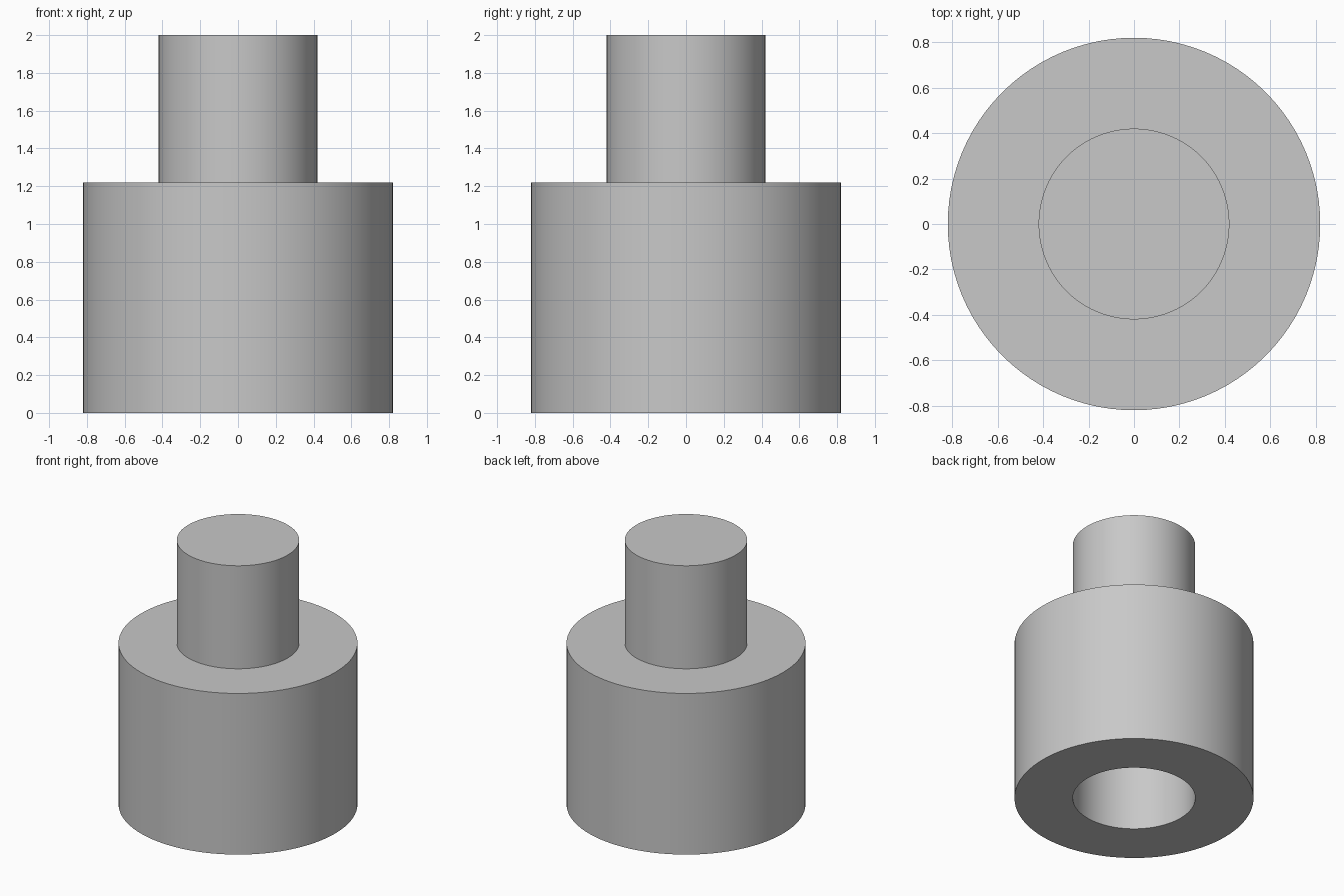
import bpy
import bmesh
from math import radians, tau

cube = bpy.data.objects.get("Cube")
if cube:
    bpy.data.objects.remove(cube, do_unlink=True)

BODY_R, STUD_R = 0.82, 0.42
SHOULDER_Z, TOP_Z = 1.22, 2.0
SOCKET_DEPTH = TOP_Z - SHOULDER_Z
SEGMENTS = 96

# Plain grey material
grey = bpy.data.materials.new("plain_grey")
grey.use_nodes = True
colour = (0.58, 0.58, 0.58, 1)
grey.diffuse_color = colour
grey.node_tree.nodes["Principled BSDF"].inputs["Base Color"].default_value = colour


def lathe(name, profile):
    """Revolve an (r, z) profile around the z axis."""
    bm = bmesh.new()
    verts = [bm.verts.new((r, 0, z)) for r, z in profile]
    edges = [bm.edges.new(pair) for pair in zip(verts, verts[1:])]
    bmesh.ops.spin(bm, geom=verts + edges, cent=(0, 0, 0), axis=(0, 0, 1),
                   angle=tau, steps=SEGMENTS)
    bmesh.ops.remove_doubles(bm, verts=bm.verts, dist=0.0001)
    bmesh.ops.recalc_face_normals(bm, faces=bm.faces)
    mesh = bpy.data.meshes.new(name)
    bm.to_mesh(mesh)
    bm.free()
    mesh.materials.append(grey)
    obj = bpy.data.objects.new(name, mesh)
    bpy.context.collection.objects.link(obj)
    bpy.ops.object.select_all(action="DESELECT")
    obj.select_set(True)
    bpy.context.view_layer.objects.active = obj
    bpy.ops.object.shade_smooth_by_angle(angle=radians(30))
    return obj


# Round body with a blind socket underneath and a matching stud on top
lathe("stepped_cylinder", [
    (0, SOCKET_DEPTH), (STUD_R, SOCKET_DEPTH), (STUD_R, 0),
    (BODY_R, 0), (BODY_R, SHOULDER_Z),
    (STUD_R, SHOULDER_Z), (STUD_R, TOP_Z), (0, TOP_Z),
])
